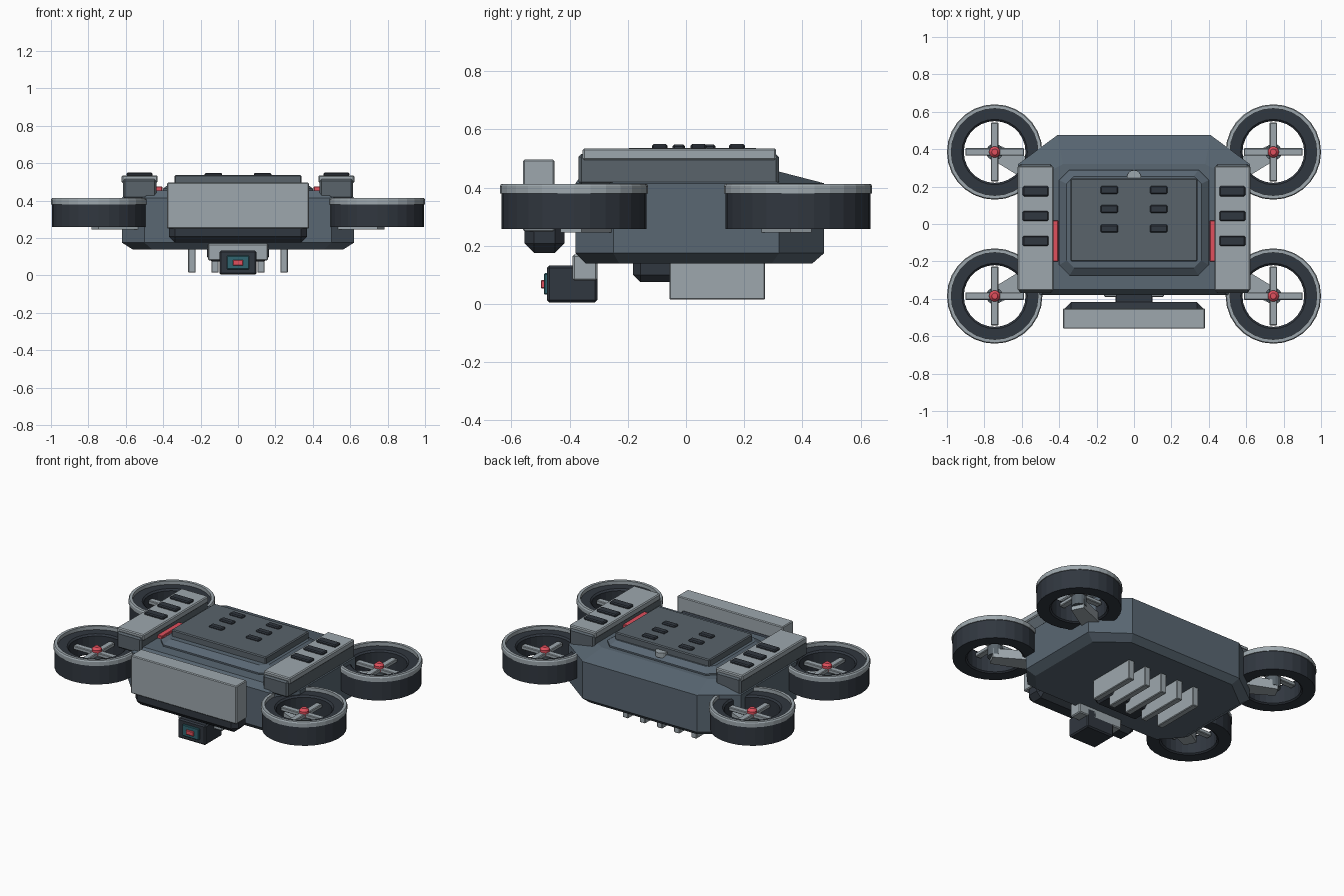
import bpy, bmesh, math
from mathutils import Matrix, Vector

if "Cube" in bpy.data.objects:
    bpy.data.objects.remove(bpy.data.objects["Cube"])


def mat(name, rgb):
    m = bpy.data.materials.new(name)
    m.diffuse_color = (*rgb, 1)
    m.use_nodes = True
    m.node_tree.nodes["Principled BSDF"].inputs["Base Color"].default_value = m.diffuse_color
    return m


SLATE = mat("slate", (0.10, 0.135, 0.17))
STEEL = mat("steel", (0.10, 0.125, 0.145))
LIGHT = mat("light_grey", (0.34, 0.39, 0.42))
DARK = mat("dark", (0.03, 0.038, 0.05))
RED = mat("red", (0.75, 0.08, 0.11))
TEAL = mat("teal", (0.03, 0.13, 0.16))


def finish(name, bm, material):
    bmesh.ops.recalc_face_normals(bm, faces=bm.faces)
    me = bpy.data.meshes.new(name)
    bm.to_mesh(me)
    bm.free()
    me.materials.append(material)
    ob = bpy.data.objects.new(name, me)
    bpy.context.collection.objects.link(ob)
    return ob


def box(name, x, y, z, material, bevel=0.006):
    """Chamfered box from (min, max) ranges."""
    bm = bmesh.new()
    size = [b - a for a, b in (x, y, z)]
    mid = [(a + b) / 2 for a, b in (x, y, z)]
    bmesh.ops.create_cube(bm, size=1, matrix=Matrix.Translation(mid) @ Matrix.Diagonal((*size, 1)))
    if bevel:
        bmesh.ops.bevel(bm, geom=bm.edges[:], offset=bevel, segments=1, affect='EDGES')
    return finish(name, bm, material)


def loft(name, rings, material):
    """Capped skin through rings of equal point count."""
    bm = bmesh.new()
    vs = [[bm.verts.new(p) for p in r] for r in rings]
    n = len(vs[0])
    for a, b in zip(vs, vs[1:]):
        for i in range(n):
            j = (i + 1) % n
            bm.faces.new((a[i], a[j], b[j], b[i]))
    bm.faces.new(vs[0])
    bm.faces.new(vs[-1])
    return finish(name, bm, material)


def sym_ring(half, z):
    """Plan outline mirrored in x."""
    return [(x, y, z) for x, y in half] + [(-x, y, z) for x, y in reversed(half)]


def octagon(x, y0, y1, c, z):
    return sym_ring([(x - c, y0), (x, y0 + c), (x, y1 - c), (x - c, y1)], z)


def lathe(name, profile, centre, material, n=28):
    """Closed (r, z) profile turned into a ring."""
    bm = bmesh.new()
    vs = []
    for i in range(n):
        a = 2 * math.pi * i / n
        vs.append([bm.verts.new((centre[0] + r * math.cos(a), centre[1] + r * math.sin(a), z))
                   for r, z in profile])
    m = len(profile)
    for i in range(n):
        a, b = vs[i], vs[(i + 1) % n]
        for k in range(m):
            l = (k + 1) % m
            bm.faces.new((a[k], b[k], b[l], a[l]))
    return finish(name, bm, material)


def cylinder(name, c, r, z0, z1, material, r2=None, n=16):
    bm = bmesh.new()
    bmesh.ops.create_cone(bm, cap_ends=True, segments=n, radius1=r, radius2=r if r2 is None else r2,
                          depth=z1 - z0, matrix=Matrix.Translation((c[0], c[1], (z0 + z1) / 2)))
    return finish(name, bm, material)


# hull
plan = [(0.50, -0.38), (0.62, -0.25), (0.62, 0.32), (0.41, 0.475)]
base = [(0.46, -0.345), (0.565, -0.23), (0.565, 0.295), (0.385, 0.435)]
deck = [(0.46, -0.35), (0.57, -0.24), (0.57, 0.22), (0.38, 0.32)]
loft("hull", [sym_ring(base, 0.14), sym_ring(plan, 0.175),
              sym_ring(plan, 0.415), sym_ring(deck, 0.455)], SLATE)

# top hatch
loft("hatch_rim", [octagon(0.40, -0.275, 0.29, 0.055, 0.44),
                   octagon(0.40, -0.275, 0.29, 0.055, 0.465),
                   octagon(0.36, -0.235, 0.255, 0.04, 0.495)], SLATE)
box("hatch_lid", (-0.34, 0.34), (-0.20, 0.245), (0.48, 0.537), STEEL)
cylinder("hatch_latch", (0, 0.25), 0.038, 0.48, 0.51, LIGHT)
for sx in (-0.132, 0.132):
    for y in (0.182, 0.08, -0.025):
        box("hatch_vent", (sx - 0.047, sx + 0.047), (y - 0.021, y + 0.021), (0.53, 0.548), DARK)

# side shoulders with plates, vents and light strips
for s in (-1, 1):
    def span(a, b):
        return tuple(sorted((s * a, s * b)))
    box("shoulder", span(0.437, 0.615), (-0.37, 0.32), (0.41, 0.515), STEEL, 0.01)
    box("shoulder_plate", span(0.43, 0.622), (-0.355, 0.31), (0.495, 0.535), LIGHT)
    for y in (0.175, 0.043, -0.09):
        box("shoulder_vent", span(0.457, 0.595), (y - 0.027, y + 0.027), (0.53, 0.55), DARK)
    box("light_strip", span(0.405, 0.45), (-0.20, 0.02), (0.44, 0.475), RED, 0.003)

# ducted rotors
for sx in (-1, 1):
    for sy in (-1, 1):
        c = (0.745 * sx, 0.385 * sy)
        lathe("duct", [(0.165, 0.265), (0.175, 0.258), (0.25, 0.258), (0.25, 0.39), (0.175, 0.39),
                       (0.165, 0.38)], c, DARK)
        lathe("duct_rim", [(0.232, 0.38), (0.255, 0.38), (0.255, 0.405), (0.25, 0.413), (0.232, 0.413)],
              c, LIGHT)
        box("blade", (c[0] - 0.157, c[0] + 0.157), (c[1] - 0.02, c[1] + 0.02), (0.335, 0.36), LIGHT, 0.004)
        box("blade", (c[0] - 0.02, c[0] + 0.02), (c[1] - 0.157, c[1] + 0.157), (0.335, 0.36), LIGHT, 0.004)
        cylinder("motor", c, 0.045, 0.27, 0.34, STEEL)
        cylinder("hub", c, 0.03, 0.33, 0.375, RED)
        cylinder("hub_cap", c, 0.03, 0.375, 0.39, RED, 0.016)
        # tapered arm from hull to motor
        a, b = Vector((0.48 * sx, 0.25 * sy)), Vector((0.765 * sx, 0.395 * sy))
        d = (b - a).normalized()
        nrm = Vector((-d.y, d.x))
        pts = [a + nrm * 0.065, a - nrm * 0.065, b - nrm * 0.04, b + nrm * 0.04]
        loft("arm", [[(p.x, p.y, z) for p in pts] for z in (0.245, 0.305)], LIGHT)

# front armour panel
box("front_panel", (-0.38, 0.38), (-0.56, -0.452), (0.25, 0.496), LIGHT, 0.005)
box("panel_backing", (-0.37, 0.37), (-0.555, -0.418), (0.175, 0.41), DARK, 0.033)
box("panel_mount", (-0.095, 0.095), (-0.43, -0.37), (0.26, 0.37), DARK, 0)

# camera under the nose
box("camera_bracket", (-0.16, 0.16), (-0.39, -0.305), (0.08, 0.17), LIGHT)
box("camera_body", (-0.10, 0.10), (-0.478, -0.305), (0.005, 0.132), DARK, 0.008)
box("camera_window", (-0.06, 0.06), (-0.489, -0.47), (0.032, 0.106), TEAL, 0.004)
box("camera_sensor", (-0.028, 0.028), (-0.499, -0.48), (0.053, 0.082), RED, 0.003)

# belly pod and cooling fins
box("belly_pod", (-0.165, 0.165), (-0.182, 0.0), (0.075, 0.165), DARK, 0.025)
for i in range(-2, 3):
    x = i * 0.123
    box("cooling_fin", (x - 0.02, x + 0.02), (-0.057, 0.272), (0.015, 0.145), LIGHT, 0.004)
